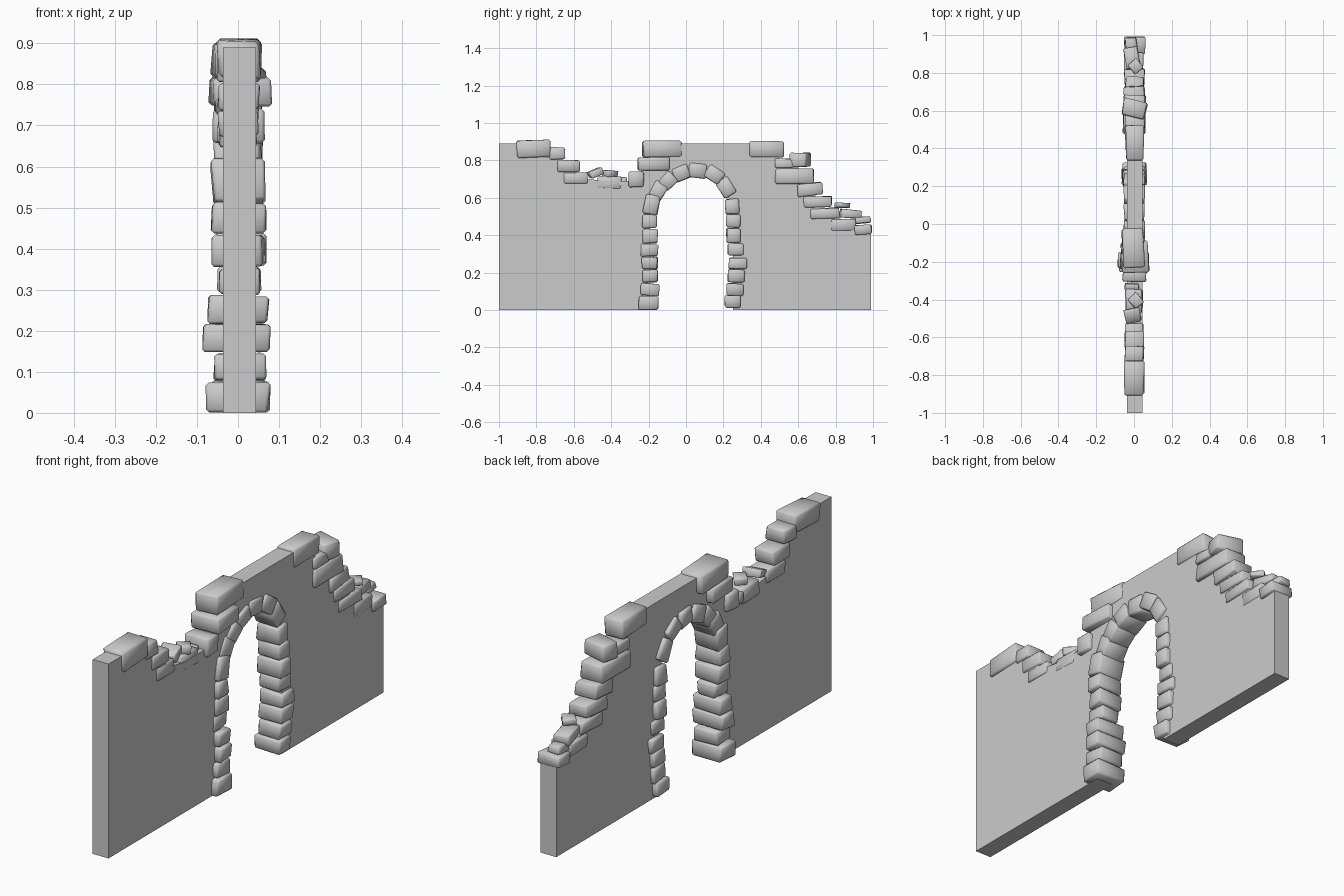
import bpy, bmesh, math, random
from mathutils import Matrix, Vector

random.seed(4)


def finish(name, bm, smooth):
    bmesh.ops.recalc_face_normals(bm, faces=bm.faces)
    me = bpy.data.meshes.new(name)
    bm.to_mesh(me)
    bm.free()
    ob = bpy.data.objects.new(name, me)
    bpy.context.collection.objects.link(ob)
    if smooth:
        for p in me.polygons:
            p.use_smooth = True
    return ob


def stones(name, rows):
    """Each row: y, z, length y, height z, depth x, tilt about x, turn about z, x offset."""
    bm = bmesh.new()
    for y, z, ly, lz, lx, tilt, turn, ox in rows:
        one = bmesh.new()
        bmesh.ops.create_cube(one, size=1)
        for v in one.verts:  # uneven hand-cut corners
            v.co = Vector((v.co.x * lx, v.co.y * ly, v.co.z * lz))
            v.co += Vector((random.uniform(-1, 1) * 0.006,
                            random.uniform(-1, 1) * 0.003,
                            random.uniform(-1, 1) * 0.003))
        bmesh.ops.bevel(one, geom=one.edges[:], offset=min(ly, lz) * 0.1,
                        segments=1, affect='EDGES')
        one.transform(Matrix.Translation((ox, y, z))
                      @ Matrix.Rotation(math.radians(turn), 4, 'Z')
                      @ Matrix.Rotation(math.radians(tilt), 4, 'X'))
        tmp = bpy.data.meshes.new("tmp")
        one.to_mesh(tmp)
        one.free()
        bm.from_mesh(tmp)
        bpy.data.meshes.remove(tmp)
    return finish(name, bm, True)


# wall slab: broken top edge and arched doorway in one side profile (y, z)
outline = [(-1, 0), (-1, .89), (-.75, .89), (-.73, .84), (-.67, .83), (-.65, .77),
           (-.6, .76), (-.57, .71), (-.45, .69), (-.27, .69), (-.23, .76),
           (-.16, .80), (-.14, .89), (.47, .89), (.50, .80), (.59, .79),
           (.62, .71), (.67, .65), (.71, .58), (.77, .52), (.84, .48),
           (.92, .44), (.99, .43), (.99, 0), (.25, 0), (.25, .5)]
outline += [(.035 + .215 * math.cos(math.radians(a)),
             .5 + .235 * math.sin(math.radians(a))) for a in range(15, 180, 15)]
outline += [(-.19, .5), (-.19, 0)]
bm = bmesh.new()
face = bm.faces.new([bm.verts.new((-.036, y, z)) for y, z in outline])
ext = bmesh.ops.extrude_face_region(bm, geom=[face])
bmesh.ops.translate(bm, vec=(.08, 0, 0),
                    verts=[e for e in ext["geom"] if isinstance(e, bmesh.types.BMVert)])
if not face.is_valid or len(bm.faces) < len(outline) + 2:
    bm.faces.new([v for v in bm.verts if v.co.x < 0][:len(outline)])
finish("wall", bm, False)

# doorway jambs and arch ring
stones("left_jamb", [
    (-.20, .038, .105, .072, .150, 0, 0, 0),
    (-.193, .110, .10, .066, .125, -3, 0, .002),
    (-.192, .183, .085, .068, .162, 0, 0, -.002),
    (-.195, .252, .085, .066, .143, 0, 0, 0),
    (-.195, .320, .09, .062, .095, 0, 0, .005),
    (-.193, .395, .083, .074, .125, 0, 0, 0),
    (-.197, .475, .077, .074, .130, 0, 0, 0)])
stones("arch_ring", [
    (-.185, .563, .078, .105, .125, -10, 0, 0),
    (-.148, .640, .075, .090, .115, -30, 0, 0),
    (-.095, .690, .075, .085, .110, -45, 0, 0),
    (-.025, .732, .075, .085, .110, -68, 0, 0),
    (.062, .744, .075, .092, .105, -95, 0, 0),
    (.150, .725, .075, .095, .110, -125, 0, 0),
    (.215, .655, .075, .100, .110, -148, 0, 0),
    (.248, .553, .078, .080, .120, 4, 0, .003)])
stones("right_jamb", [
    (.253, .476, .075, .070, .115, 0, 0, .003),
    (.253, .398, .073, .076, .125, 0, 0, .003),
    (.264, .323, .085, .062, .100, 0, 0, .003),
    (.277, .250, .095, .062, .120, 0, 0, .003),
    (.268, .183, .09, .066, .120, 0, 0, .003),
    (.262, .110, .09, .066, .115, -3, 0, .003),
    (.250, .045, .085, .062, .130, 0, 0, .003)])

# coping stones along the broken top
stones("left_coping", [
    (-.815, .862, .18, .09, .102, 2, 0, .003),
    (-.69, .838, .085, .062, .10, 0, 0, .003),
    (-.628, .770, .12, .066, .10, 0, 0, .003),
    (-.59, .705, .13, .062, .095, 0, 0, .003),
    (-.485, .732, .07, .035, .08, 22, 12, -.005),
    (-.41, .682, .13, .065, .085, 0, 0, 0),
    (-.405, .728, .065, .035, .055, -4, 40, .01),
    (-.33, .685, .032, .05, .075, 10, 0, -.012),
    (-.265, .70, .08, .082, .12, 0, 0, 0),
    (-.175, .782, .165, .07, .135, 0, 4, .005),
    (-.127, .860, .205, .088, .108, 0, 3, -.005)])
stones("right_coping", [
    (.43, .860, .185, .085, .097, 0, 0, .003),
    (.525, .785, .10, .048, .105, 0, 0, .003),
    (.61, .803, .09, .075, .125, 0, -13, .003),
    (.58, .717, .205, .082, .115, 0, 0, .003),
    (.66, .645, .135, .065, .11, 6, 4, .003),
    (.705, .578, .15, .056, .10, 2, 0, .003),
    (.742, .517, .155, .056, .10, 3, 0, .003),
    (.835, .560, .062, .028, .055, -5, 42, .008),
    (.88, .515, .11, .045, .075, -5, 8, -.01),
    (.84, .455, .13, .066, .095, 0, 0, 0),
    (.945, .482, .08, .035, .06, 5, 5, -.015),
    (.948, .430, .09, .048, .115, 4, 0, .003)])
